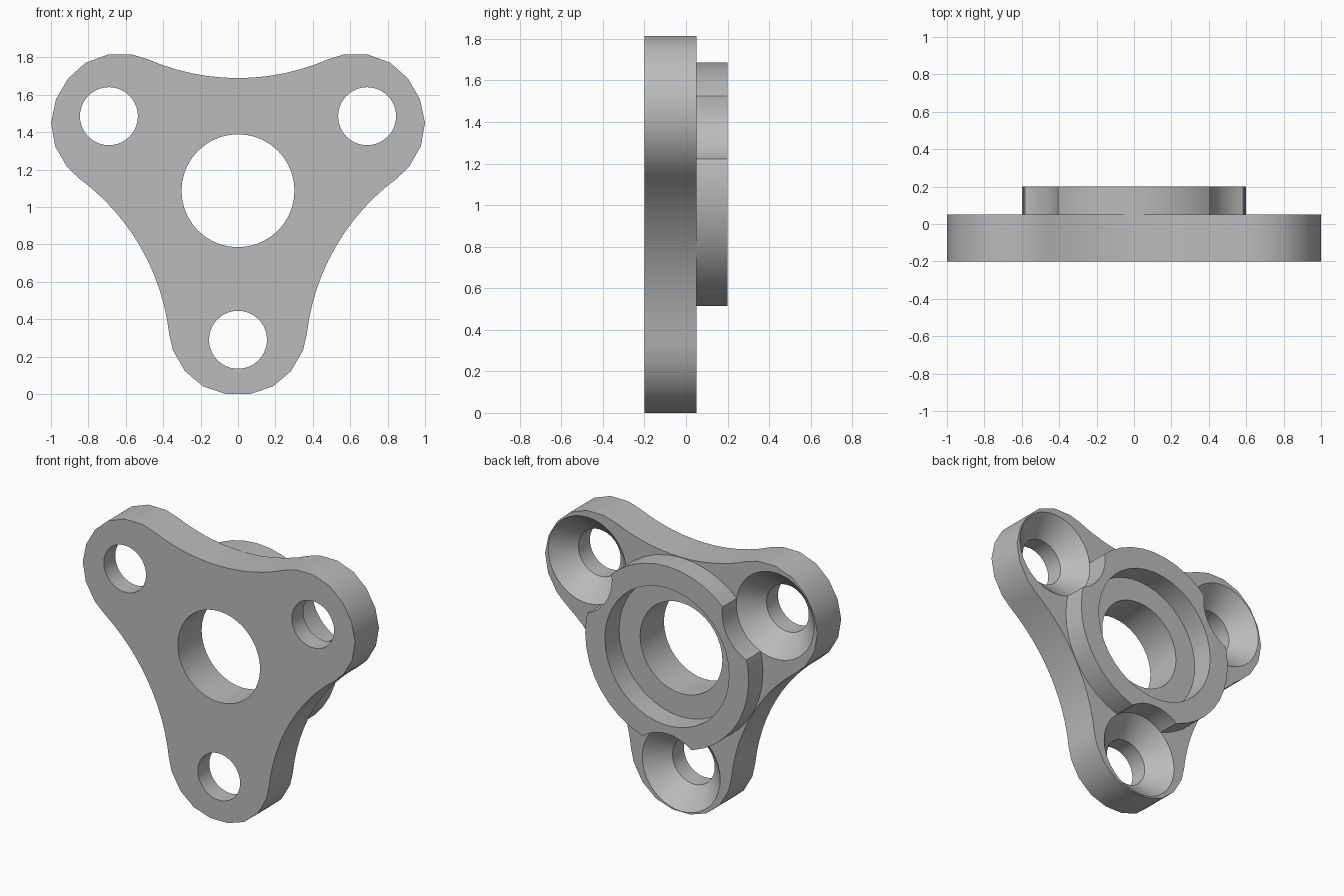
import bpy, bmesh
from math import sin, cos, atan2, radians, tau, pi

if "Cube" in bpy.data.objects:
    bpy.data.objects.remove(bpy.data.objects["Cube"], do_unlink=True)

CENTRE_Z = 1.087           # height of the hub axis
BACK = 0.05                # back face of the plate
HOLE_DIST = 0.797          # hub axis to bolt hole
SEGMENTS = 40
LOBE_ANGLES = [radians(a) for a in (-90, 30, 150)]

metal = bpy.data.materials.new("plain_grey")
metal.use_nodes = True
grey = (0.5, 0.5, 0.5, 1)
metal.diffuse_color = grey
metal.node_tree.nodes["Principled BSDF"].inputs["Base Color"].default_value = grey


def stack(name, rings):
    """Solid made of stacked closed rings with capped ends."""
    bm = bmesh.new()
    loops = [[bm.verts.new(p) for p in ring] for ring in rings]
    n = len(loops[0])
    for a, b in zip(loops, loops[1:]):
        for i in range(n):
            j = (i + 1) % n
            bm.faces.new((a[i], a[j], b[j], b[i]))
    bm.faces.new(loops[0])
    bm.faces.new(loops[-1])
    bmesh.ops.recalc_face_normals(bm, faces=bm.faces)
    mesh = bpy.data.meshes.new(name)
    bm.to_mesh(mesh)
    bm.free()
    mesh.materials.append(metal)
    obj = bpy.data.objects.new(name, mesh)
    bpy.context.collection.objects.link(obj)
    return obj


def lathe(name, profile, x=0.0, z=CENTRE_Z):
    """Turned solid about a y-directed axis; profile is (radius, y)."""
    turns = [tau * i / SEGMENTS for i in range(SEGMENTS)]
    return stack(name, [[(x + r * cos(t), y, z + r * sin(t)) for t in turns]
                        for r, y in profile])


def outline():
    """Three rounded lobes joined by tangent concave arcs."""
    dist, rad, waist = 0.727, 0.37, 0.602
    # Arc centre lies midway between lobes, tangent to the lobe circles
    k = waist - rad
    far = (dist ** 2 - k ** 2) / (dist - 2 * k)
    ax, ay = far * cos(pi / 3), far * sin(pi / 3)
    touch = atan2(ay, ax - dist)
    half = [(min(dist + rad * cos(a), CENTRE_Z), rad * sin(a))
            for a in [radians(d) for d in (10, 30, 50, 70)] + [touch]]
    start, end, steps = touch - pi, pi / 3 - pi, 6
    for i in range(1, steps + 1):
        a = start + (end - start) * i / steps
        half.append((ax + (far - waist) * cos(a), ay + (far - waist) * sin(a)))
    lobe = [(u, -v) for u, v in reversed(half[:-1])] + half
    return [(u * cos(t) - v * sin(t), u * sin(t) + v * cos(t))
            for t in LOBE_ANGLES for u, v in lobe]


# Plate with three lobes
shape = outline()
plate = stack("three_lobed_flange",
              [[(x, y, z + CENTRE_Z) for x, z in shape] for y in (-0.2, BACK)])

# Raised hub on the back, bore with recess, and countersunk bolt holes
hub = lathe("hub_helper", [(0.6, 0.0), (0.6, 0.2)])
bore = lathe("bore_cutter", [(0.302, -0.3), (0.302, BACK), (0.456, BACK), (0.456, 0.3)])
sinks = [lathe("bolt_hole_cutter",
               [(0.155, -0.3), (0.155, -0.08), (0.286, BACK), (0.286, 0.3)],
               HOLE_DIST * cos(t), CENTRE_Z + HOLE_DIST * sin(t))
         for t in LOBE_ANGLES]

helpers = [hub, bore] + sinks
for helper in helpers:
    helper.hide_render = True
    mod = plate.modifiers.new(helper.name, 'BOOLEAN')
    mod.operation = 'UNION' if helper is hub else 'DIFFERENCE'
    mod.solver = 'EXACT'
    mod.object = helper

# Bake the cuts and drop the helpers
depsgraph = bpy.context.evaluated_depsgraph_get()
result = bpy.data.meshes.new_from_object(plate.evaluated_get(depsgraph))
plate.modifiers.clear()
plate.data = result
result.materials.clear()
result.materials.append(metal)
for poly in result.polygons:
    poly.material_index = 0
for helper in helpers:
    bpy.data.objects.remove(helper, do_unlink=True)

bpy.ops.object.select_all(action='DESELECT')
plate.select_set(True)
bpy.context.view_layer.objects.active = plate
bpy.ops.object.shade_smooth_by_angle(angle=radians(30))
